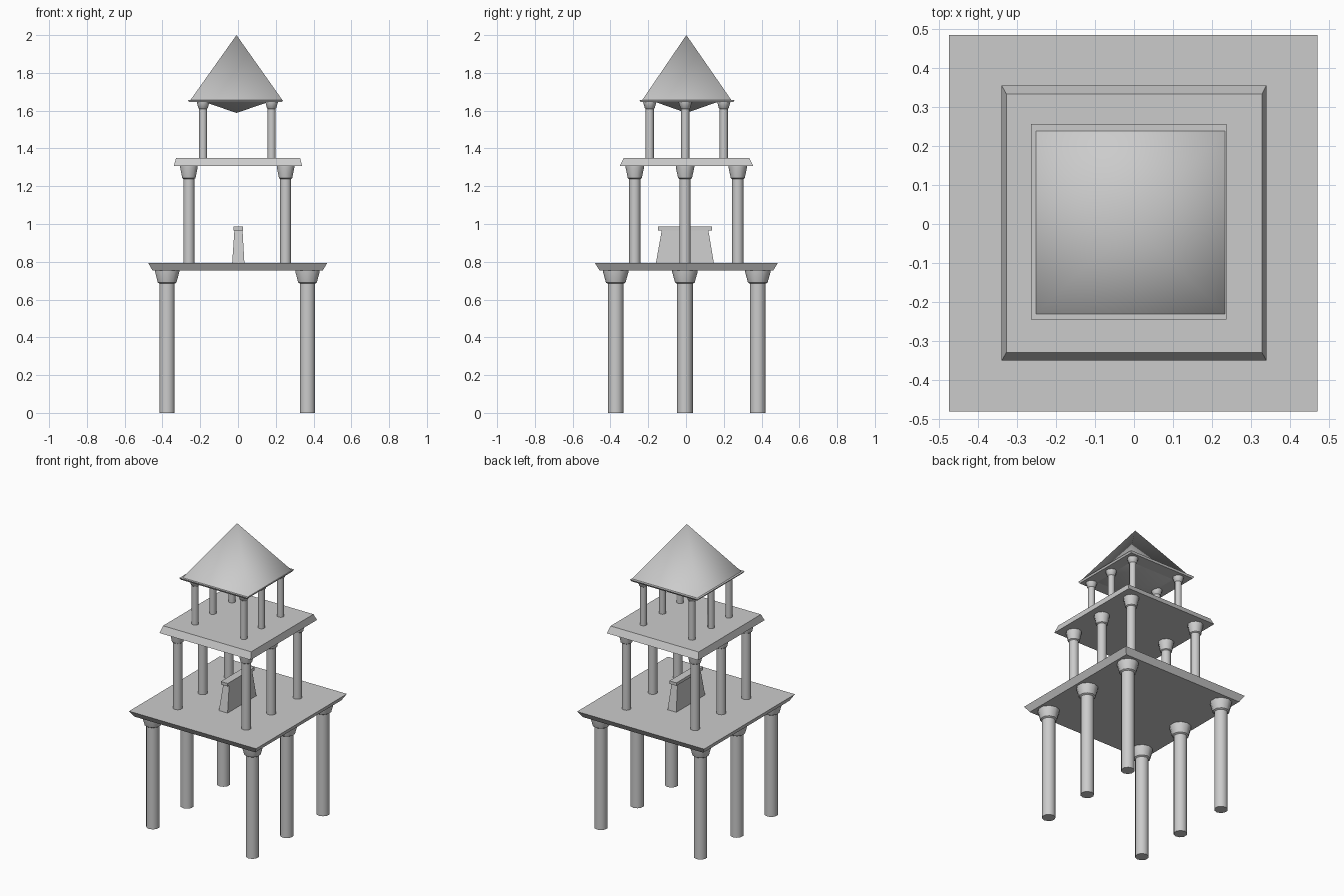
import bpy, bmesh
from math import cos, sin, pi, radians

if "Cube" in bpy.data.objects:
    bpy.data.objects.remove(bpy.data.objects["Cube"])

def make(name, verts, faces, smooth=None):
    me = bpy.data.meshes.new(name)
    me.from_pydata(verts, [], faces)
    bm = bmesh.new()
    bm.from_mesh(me)
    bmesh.ops.recalc_face_normals(bm, faces=bm.faces)
    bm.to_mesh(me)
    bm.free()
    ob = bpy.data.objects.new(name, me)
    bpy.context.collection.objects.link(ob)
    if smooth:
        bpy.ops.object.select_all(action='DESELECT')
        ob.select_set(True)
        bpy.context.view_layer.objects.active = ob
        bpy.ops.object.shade_smooth_by_angle(angle=radians(smooth))
    return ob

def loft(name, rings, smooth=None):
    """Skin a stack of equal-sized rings and cap both ends."""
    n = len(rings[0])
    verts = [v for r in rings for v in r]
    faces = [(k*n + i, k*n + (i+1) % n, (k+1)*n + (i+1) % n, (k+1)*n + i)
             for k in range(len(rings) - 1) for i in range(n)]
    faces += [tuple(range(n)), tuple(range(len(verts) - n, len(verts)))]
    return make(name, verts, faces, smooth)

def rect(x0, x1, y0, y1, z):
    return [(x0, y0, z), (x1, y0, z), (x1, y1, z), (x0, y1, z)]

def pyramid(name, base, apex):
    return make(name, base + [apex],
                [(0, 1, 2, 3)] + [(i, (i+1) % 4, 4) for i in range(4)], 120)

def column(name, x, y, profile):
    n = 10
    loft(name, [[(x + r*sin(2*pi*i/n), y + r*cos(2*pi*i/n), z) for i in range(n)]
                for r, z in profile], 40)

# Columns with flared capitals: two rows of three per storey
storeys = [
    ("lower", (-.375, .368), (-.372, -.006, .38),
     [(.042, 0), (.042, .684), (.052, .69), (.068, .748), (.068, .756)]),
    ("middle", (-.26, .252), (-.271, -.005, .274),
     [(.030, .79), (.030, 1.238), (.037, 1.243), (.049, 1.3), (.049, 1.308)]),
    ("upper", (-.185, .178), (-.192, -.004, .2),
     [(.022, 1.347), (.022, 1.61), (.026, 1.613), (.035, 1.645), (.035, 1.65)]),
]
for name, xs, ys, profile in storeys:
    for x in xs:
        for y in ys:
            column(name + "_column", x, y, profile)

# Floor slabs with sloping edges
loft("lower_floor", [rect(-.452, .448, -.457, .461, .753), rect(-.475, .472, -.482, .486, .793)])
loft("middle_floor", [rect(-.34, .34, -.351, .356, 1.306), rect(-.328, .329, -.33, .334, 1.35)])

# Roof: eaves plate, pyramid and hanging inverted pyramid
loft("eaves", [rect(-.258, .232, -.24, .25, 1.645), rect(-.265, .238, -.246, .257, 1.657)])
pyramid("roof", rect(-.252, .235, -.232, .24, 1.656), (-.008, .002, 2.0))
pyramid("ceiling_boss", rect(-.178, .162, -.162, .167, 1.646), (-.008, .002, 1.588))

# Altar block with a capping slab on the lower floor
loft("altar", [rect(-.031, .034, -.16, .148, .79), rect(-.019, .024, -.128, .118, .968)])
loft("altar_cap", [rect(-.025, .027, -.148, .138, .966), rect(-.025, .027, -.148, .138, .986)])
